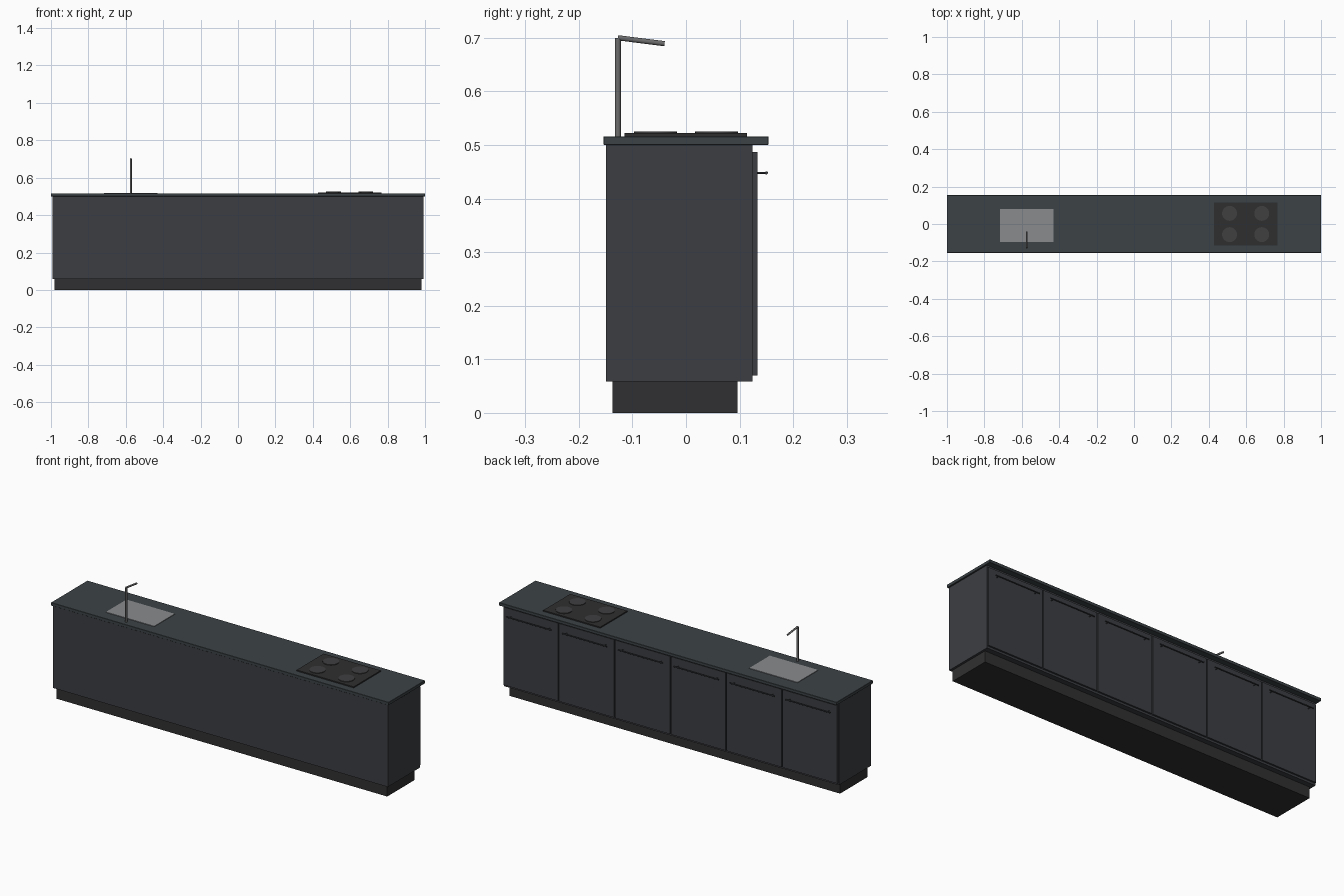
import bpy
from mathutils import Vector

if "Cube" in bpy.data.objects:
    bpy.data.objects.remove(bpy.data.objects["Cube"])


def mat(name, rgb):
    m = bpy.data.materials.new(name)
    m.diffuse_color = (*rgb, 1)
    m.use_nodes = True
    m.node_tree.nodes["Principled BSDF"].inputs["Base Color"].default_value = m.diffuse_color
    return m


SLATE = mat("slate", (0.045, 0.055, 0.06))
CABINET = mat("cabinet_grey", (0.045, 0.048, 0.055))
BLACK = mat("plinth_black", (0.03, 0.03, 0.032))
GLASS = mat("hob_glass", (0.028, 0.028, 0.03))
RING = mat("hob_ring", (0.05, 0.05, 0.053))
STEEL = mat("steel", (0.25, 0.26, 0.27))
METAL = mat("tap_metal", (0.15, 0.15, 0.15))


def finish(name, m, bevel=0.0):
    o = bpy.context.object
    o.name = name
    o.data.materials.append(m)
    if bevel:
        b = o.modifiers.new("bevel", "BEVEL")
        b.width, b.segments = bevel, 1
    return o


def box(name, x, y, z, m, bevel=0.0):
    lo, hi = Vector((x[0], y[0], z[0])), Vector((x[1], y[1], z[1]))
    bpy.ops.mesh.primitive_cube_add(size=1, location=(lo + hi) / 2)
    bpy.context.object.scale = hi - lo
    bpy.ops.object.transform_apply(location=False, rotation=False, scale=True)
    return finish(name, m, bevel)


def rod(name, a, b, r, m, sides=16):
    a, b = Vector(a), Vector(b)
    d = b - a
    bpy.ops.mesh.primitive_cylinder_add(
        vertices=sides, radius=r, depth=d.length, location=(a + b) / 2,
        rotation=d.to_track_quat("Z", "Y").to_euler())
    o = finish(name, m)
    bpy.ops.object.shade_smooth_by_angle()
    return o


# Plinth, cabinet body and worktop
box("plinth", (-0.98, 0.98), (-0.137, 0.096), (0, 0.06), BLACK)
box("cabinet_body", (-0.992, 0.992), (-0.149, 0.124), (0.059, 0.5), CABINET)
box("worktop", (-1, 1), (-0.154, 0.154), (0.5, 0.516), SLATE, 0.001)

# Six doors on the back side, each with a long bar handle
pitch = 1.984 / 6
for i in range(6):
    cx = -0.992 + pitch * (i + 0.5)
    h = pitch / 2 - 0.003
    box(f"door_{i+1}", (cx - h, cx + h), (0.124, 0.133), (0.07, 0.487), CABINET)
    rod(f"handle_bar_{i+1}", (cx - 0.132, 0.15, 0.448), (cx + 0.132, 0.15, 0.448),
        0.003, CABINET, 12)
    for s in (-1, 1):
        rod(f"handle_post_{i+1}", (cx + s * 0.115, 0.132, 0.448),
            (cx + s * 0.115, 0.15, 0.448), 0.002, CABINET, 8)

# Hob with four cooking rings
box("hob", (0.428, 0.766), (-0.115, 0.114), (0.515, 0.522), GLASS)
for x in (0.511, 0.683):
    for y in (-0.057, 0.057):
        rod("hob_ring", (x, y, 0.521), (x, y, 0.525), 0.04, RING, 32)

# Sink panel
box("sink", (-0.716, -0.43), (-0.095, 0.079), (0.513, 0.519), STEEL)

# Tap with a slightly drooping spout
rod("tap_stem", (-0.573, -0.127, 0.515), (-0.573, -0.127, 0.7), 0.0055, METAL)
rod("tap_spout", (-0.573, -0.127, 0.7), (-0.573, -0.04, 0.689), 0.0048, METAL)
